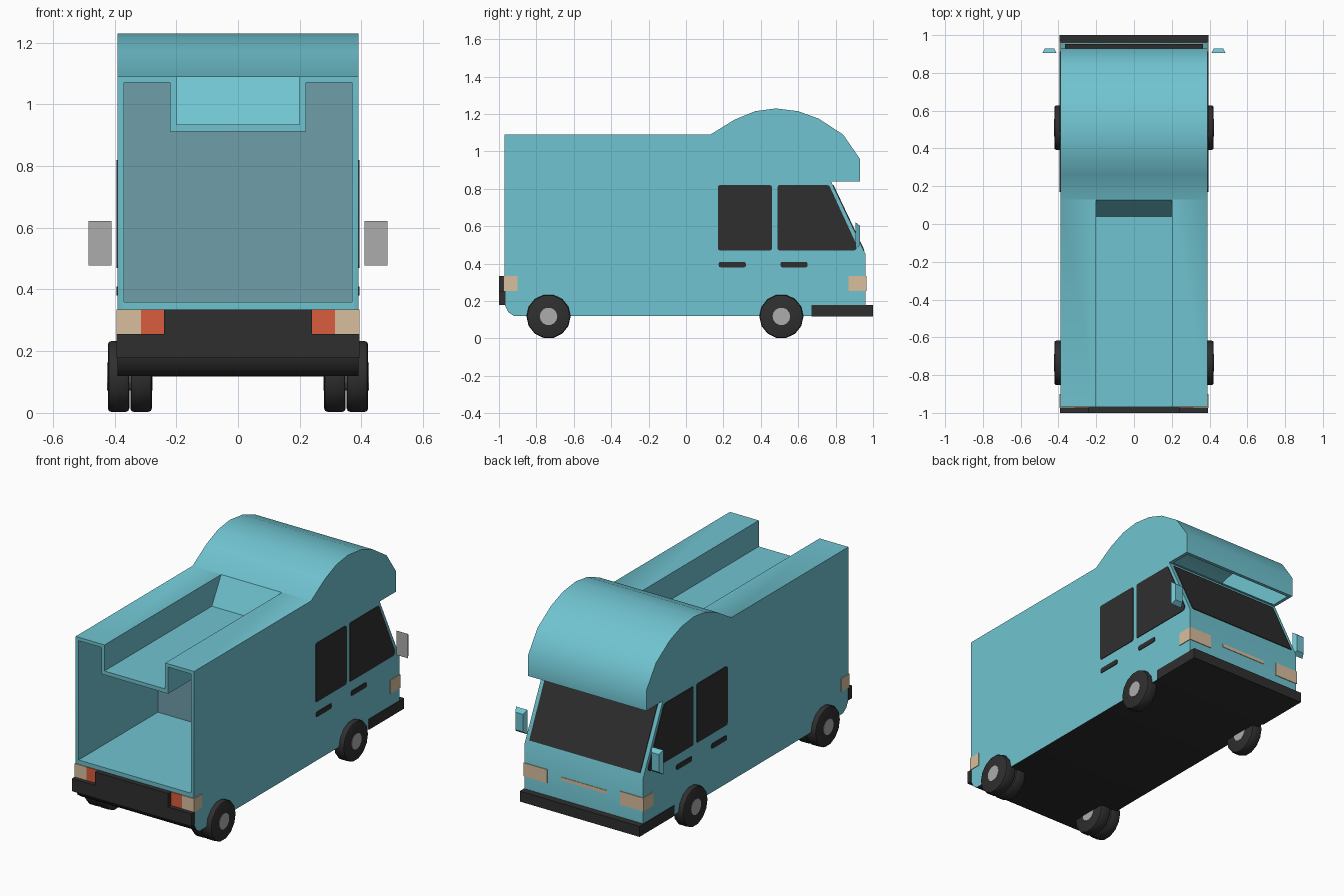
import bpy, bmesh, math
from mathutils import Matrix

if "Cube" in bpy.data.objects:
    bpy.data.objects.remove(bpy.data.objects["Cube"])


def material(name, rgb):
    m = bpy.data.materials.new(name)
    lin = [((c / 255 + 0.055) / 1.055) ** 2.4 for c in rgb]
    m.diffuse_color = (*lin, 1)
    m.use_nodes = True
    m.node_tree.nodes["Principled BSDF"].inputs["Base Color"].default_value = m.diffuse_color
    return m


TEAL = material("teal paint", (112, 196, 209))
BLACK = material("black trim", (47, 47, 47))
GREY = material("light grey", (172, 172, 172))
TAN = material("tan lamp", (217, 190, 157))
RED = material("red lamp", (218, 92, 60))
WALL = material("blue grey panel", (111, 157, 170))


def finish(name, bm, mat):
    bmesh.ops.recalc_face_normals(bm, faces=bm.faces[:])
    me = bpy.data.meshes.new(name)
    bm.to_mesh(me)
    bm.free()
    ob = bpy.data.objects.new(name, me)
    bpy.context.collection.objects.link(ob)
    me.materials.append(mat)
    return ob


def prism(name, pts, a, b, mat, axis="x", rounding=0):
    """Extrude a profile: (y, z) points along x, or (x, z) points along y."""
    bm = bmesh.new()
    place = (lambda p, t: (t, p[0], p[1])) if axis == "x" else (lambda p, t: (p[0], t, p[1]))
    ends = [[bm.verts.new(place(p, t)) for p in pts] for t in (a, b)]
    n = len(pts)
    for ring in ends:
        bm.faces.new(ring)
    for i in range(n):
        j = (i + 1) % n
        bm.faces.new((ends[0][i], ends[0][j], ends[1][j], ends[1][i]))
    if rounding:
        edges = [bm.edges.get((ends[0][i], ends[1][i])) for i in range(n)]
        bmesh.ops.bevel(bm, geom=edges, offset=rounding, segments=2, profile=0.5, affect="EDGES")
    return finish(name, bm, mat)


def box(name, x0, x1, y0, y1, z0, z1, mat):
    return prism(name, [(y0, z0), (y1, z0), (y1, z1), (y0, z1)], x0, x1, mat)


def smooth(ob, degrees):
    bpy.ops.object.select_all(action="DESELECT")
    ob.select_set(True)
    bpy.context.view_layer.objects.active = ob
    bpy.ops.object.shade_smooth_by_angle(angle=math.radians(degrees))


def cut(ob, cutter):
    mod = ob.modifiers.new("cut", "BOOLEAN")
    mod.operation, mod.solver, mod.object = "DIFFERENCE", "EXACT", cutter
    bpy.context.view_layer.update()
    dg = bpy.context.evaluated_depsgraph_get()
    me = bpy.data.meshes.new_from_object(ob.evaluated_get(dg))
    ob.modifiers.clear()
    ob.data = me
    bpy.data.objects.remove(cutter)


# Body shell: side profile, sunken roof channel, hollow inside
body = prism("van_body", [
    (-0.97, 0.18), (-0.97, 1.09), (0.13, 1.09), (0.26, 1.17), (0.37, 1.215), (0.48, 1.23),
    (0.60, 1.215), (0.71, 1.175), (0.84, 1.09), (0.93, 0.96), (0.93, 0.84), (0.775, 0.84),
    (0.96, 0.45), (0.96, 0.12), (-0.92, 0.12), (-0.95, 0.14)], -0.39, 0.39, TEAL)
cavity = prism("cavity_cutter", [
    (-1.1, 0.36), (-1.1, 1.07), (0.137, 1.07), (0.265, 1.15), (0.37, 1.195), (0.48, 1.21),
    (0.60, 1.195), (0.70, 1.155), (0.825, 1.075), (0.91, 0.955), (0.91, 0.83), (0.785, 0.83),
    (0.785, 0.845), (0.755, 0.845), (0.938, 0.46), (0.938, 0.36)], -0.37, 0.37, TEAL)
channel_liner = prism("liner_cutter", [(-1.2, 0.912), (0.05, 0.912), (0.235, 1.245), (-1.2, 1.245)],
                      -0.22, 0.22, TEAL)
channel = prism("channel_cutter", [(-1.2, 0.935), (0.04, 0.935), (0.215, 1.245), (-1.2, 1.245)],
                -0.2, 0.2, TEAL)
cut(cavity, channel_liner)
cut(body, channel)
cut(body, cavity)
body.data.materials.clear()
body.data.materials.append(TEAL)
body.data.materials.append(BLACK)
for f in body.data.polygons:  # black underside
    f.material_index = 1 if f.normal.z < -0.3 and f.center.z < 0.2 else 0
smooth(body, 35)

# Wall between cargo bay and cab
prism("cargo_partition", [(-0.375, 0.355), (0.375, 0.355), (0.375, 1.075), (0.215, 1.075),
                          (0.215, 0.918), (-0.215, 0.918), (-0.215, 1.075), (-0.375, 1.075)],
      -0.225, -0.215, WALL, "y")

# Bumpers
prism("cargo_end_bumper", [(-0.393, 0.18), (0.393, 0.18), (0.393, 0.255), (0.24, 0.255),
                           (0.24, 0.335), (-0.24, 0.335), (-0.24, 0.255), (-0.393, 0.255)],
      -1.0, -0.965, BLACK, "y")
box("cab_end_bumper", -0.394, 0.394, 0.67, 1.0, 0.118, 0.18, BLACK)

# Windscreen and the strip on the nose
ny, nz = 0.0036, 0.0017
prism("windscreen", [(0.783, 0.82), (0.949, 0.47), (0.9505 + ny, 0.47 + nz), (0.7845 + ny, 0.82 + nz)],
      -0.365, 0.365, BLACK)
box("nose_strip", -0.15, 0.15, 0.955, 0.963, 0.295, 0.315, TAN)


def wheel(name, x, y, half=0.035, r=0.118):
    turn = Matrix.Translation((x, y, r)) @ Matrix.Rotation(math.pi / 2, 4, "Y")
    bm = bmesh.new()
    bmesh.ops.create_cone(bm, cap_ends=True, segments=14, radius1=r, radius2=r, depth=2 * half)
    rims = [e for e in bm.edges if abs(e.verts[0].co.z - e.verts[1].co.z) < 1e-5]
    bmesh.ops.bevel(bm, geom=rims, offset=0.012, segments=2, profile=0.5, affect="EDGES")
    bm.transform(turn)
    smooth(finish(name + "_tyre", bm, BLACK), 30)
    bm = bmesh.new()
    bmesh.ops.create_cone(bm, cap_ends=True, segments=14, radius1=0.047, radius2=0.047,
                          depth=2 * half + 0.004)
    bm.transform(turn)
    finish(name + "_hub", bm, GREY)


for s, side in ((-1, "left"), (1, "right")):
    # Wheels: single under the cab, double under the cargo bay
    wheel(side + "_cab_wheel", s * 0.387, 0.51)
    wheel(side + "_cargo_outer_wheel", s * 0.387, -0.735)
    wheel(side + "_cargo_inner_wheel", s * 0.314, -0.735)

    # Side windows and door handles
    a, b = s * 0.386, s * 0.394
    prism(side + "_passenger_window", [(0.17, 0.47), (0.46, 0.47), (0.46, 0.82), (0.17, 0.82)],
          a, b, BLACK, rounding=0.012)
    prism(side + "_cab_window", [(0.49, 0.47), (0.905, 0.47), (0.917, 0.49), (0.765, 0.82), (0.49, 0.82)],
          a, b, BLACK, rounding=0.01)
    for y, label in ((0.175, "_passenger_handle"), (0.505, "_cab_handle")):
        prism(side + label, [(y, 0.38), (y + 0.145, 0.38), (y + 0.145, 0.41), (y, 0.41)],
              a, b, BLACK, rounding=0.01)

    # Lamps wrapping the corners
    box(side + "_headlamp", s * 0.24, s * 0.394, 0.87, 0.964, 0.255, 0.335, TAN)
    box(side + "_corner_lamp", s * 0.315, s * 0.394, -0.975, -0.90, 0.255, 0.335, TAN)
    box(side + "_brake_lamp", s * 0.24, s * 0.315, -0.975, -0.95, 0.255, 0.335, RED)

    # Door mirror: tapered shell with a grey reflecting face
    bm = bmesh.new()
    bmesh.ops.create_cube(bm, size=1)
    for v in bm.verts:
        back = v.co.y > 0
        v.co = (s * 0.4475 + v.co.x * (0.05 if back else 0.075), 0.93 if back else 0.905,
                0.55 + v.co.z * (0.105 if back else 0.145))
    mirror = finish(side + "_door_mirror", bm, TEAL)
    mirror.data.materials.append(GREY)
    for f in mirror.data.polygons:
        f.material_index = 1 if f.normal.y < -0.9 else 0
